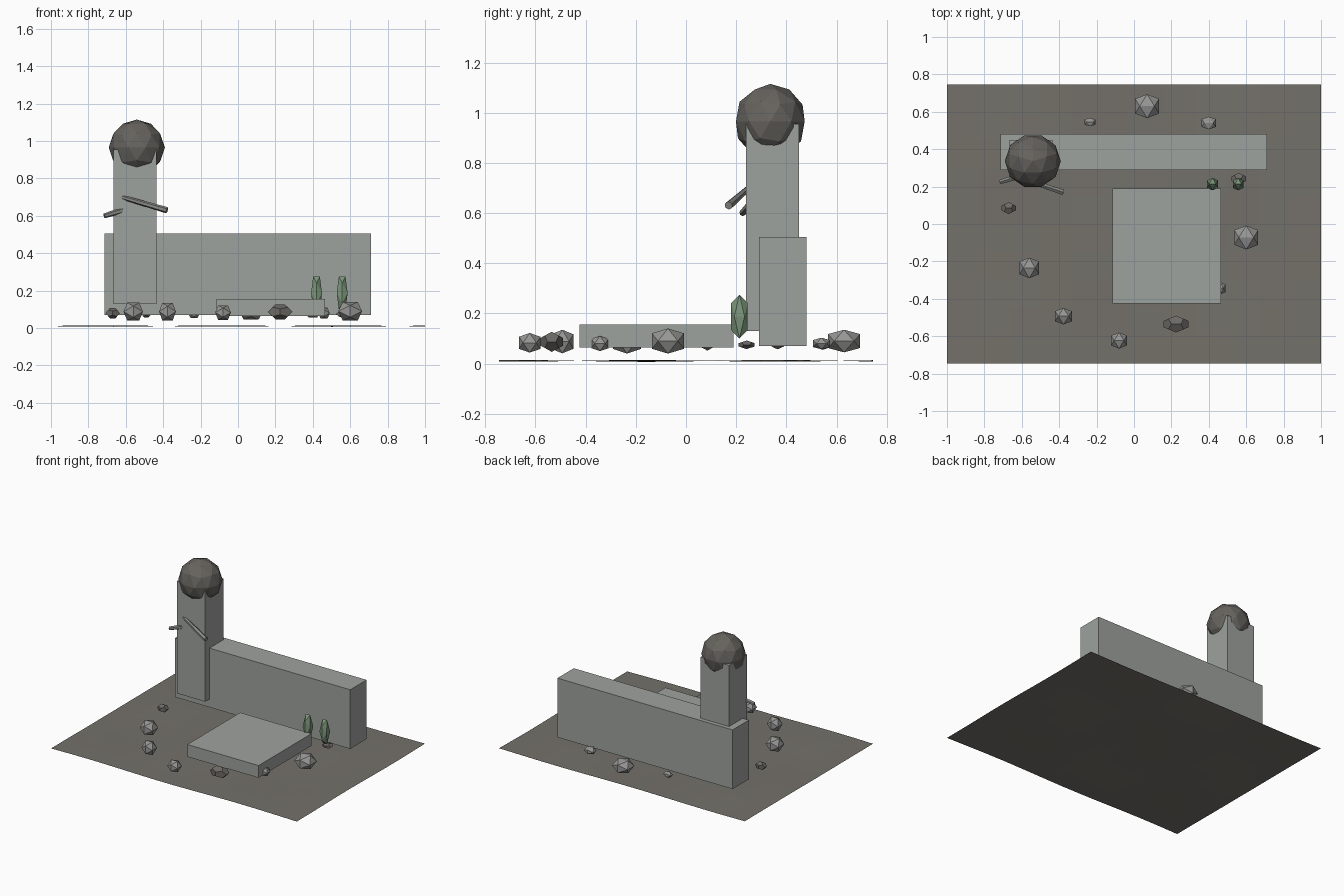
import bpy, bmesh, math
from mathutils import Vector, Matrix

if "Cube" in bpy.data.objects:
    bpy.data.objects.remove(bpy.data.objects["Cube"])

PHI = (1 + 5 ** 0.5) / 2


def material(name, rgb):
    def linear(c):
        c /= 255
        return c / 12.92 if c <= 0.04045 else ((c + 0.055) / 1.055) ** 2.4
    m = bpy.data.materials.new(name)
    m.diffuse_color = (*[linear(c) for c in rgb], 1)
    m.use_nodes = True
    m.node_tree.nodes["Principled BSDF"].inputs["Base Color"].default_value = m.diffuse_color
    return m


CONCRETE = material("pale_concrete", (158, 162, 158))
SOIL = material("grey_brown_soil", (116, 113, 106))
FOLIAGE = material("dark_grey_crown", (102, 99, 94))
LIGHT = material("light_stone", (150, 150, 149))
DARK = material("dark_stone", (108, 105, 101))
BRANCH = material("grey_branch", (138, 138, 134))
GREEN = material("dusty_green", (124, 150, 122))


def make(name, bm, mat, matrix=Matrix()):
    bmesh.ops.recalc_face_normals(bm, faces=bm.faces)
    mesh = bpy.data.meshes.new(name)
    bm.to_mesh(mesh)
    bm.free()
    mesh.transform(matrix)
    mesh.materials.append(mat)
    ob = bpy.data.objects.new(name, mesh)
    bpy.context.collection.objects.link(ob)
    return ob


def placed(center, size):
    return Matrix.Translation(center) @ Matrix.Diagonal((*size, 1))


def box(name, lo, hi, mat):
    lo, hi = Vector(lo), Vector(hi)
    bm = bmesh.new()
    bmesh.ops.create_cube(bm, size=1)
    make(name, bm, mat, placed((lo + hi) / 2, hi - lo))


def solid(name, center, half, mat, twelve_sided=False):
    """Icosahedron, or dodecahedron, fitted to the given half sizes."""
    signs = [(a, b) for a in (-1, 1) for b in (-1, 1)]
    bm = bmesh.new()
    k = 1 / PHI ** 2 if twelve_sided else 1 / PHI
    for a, b in signs:
        for p in ((0, a, b * k), (a, b * k, 0), (b * k, 0, a)):
            bm.verts.new(p)
        if twelve_sided:
            for c in (-1, 1):
                bm.verts.new(Vector((a, b, c)) / PHI)
    bmesh.ops.convex_hull(bm, input=bm.verts)
    bmesh.ops.dissolve_limit(bm, angle_limit=0.02, verts=bm.verts, edges=bm.edges)
    make(name, bm, mat, placed(center, half))


def branch(name, start, end, r1, r2):
    start, end = Vector(start), Vector(end)
    d = end - start
    bm = bmesh.new()
    bmesh.ops.create_cone(bm, cap_ends=True, segments=6, radius1=r1, radius2=r2, depth=d.length)
    turn = d.to_track_quat('Z', 'Y').to_matrix().to_4x4()
    make(name, bm, BRANCH, Matrix.Translation((start + end) / 2) @ turn)


# Gently uneven ground sheet
bm = bmesh.new()
bmesh.ops.create_grid(bm, x_segments=12, y_segments=10, size=1)
for v in bm.verts:
    v.co.y *= 0.745
    v.co.z = 0.011 + 0.004 * math.sin(5 * v.co.x + 2) * math.cos(6 * v.co.y + 1)
make("ground", bm, SOIL)

# Wall, slab and tower
box("long_wall", (-0.715, 0.29, 0.07), (0.71, 0.48, 0.505), CONCRETE)
box("low_slab", (-0.115, -0.425, 0.065), (0.465, 0.19, 0.155), CONCRETE)
box("tower", (-0.665, 0.24, 0.13), (-0.435, 0.45, 0.955), CONCRETE)

# Faceted crown over the tower top
bm = bmesh.new()
bmesh.ops.create_icosphere(bm, subdivisions=2, radius=1)
make("crown", bm, FOLIAGE,
     placed((-0.541, 0.336, 0.965), (0.15, 0.144, 0.15)) @ Matrix.Rotation(math.pi / 2, 4, 'Z'))

# Branches on the tower front
branch("long_branch", (-0.62, 0.25, 0.70), (-0.38, 0.17, 0.63), 0.012, 0.017)
branch("short_branch", (-0.60, 0.26, 0.635), (-0.715, 0.225, 0.60), 0.018, 0.013)

# Light stones: x, y, z, then half sizes
light_stones = [
    (0.07, 0.63, 0.09, 0.064, 0.064, 0.045),
    (-0.235, 0.545, 0.075, 0.03, 0.022, 0.02),
    (0.40, 0.54, 0.08, 0.038, 0.034, 0.023),
    (-0.56, -0.235, 0.088, 0.052, 0.055, 0.048),
    (-0.377, -0.493, 0.088, 0.045, 0.044, 0.047),
    (-0.08, -0.623, 0.083, 0.042, 0.043, 0.039),
    (0.46, -0.343, 0.08, 0.03, 0.034, 0.03),
    (0.60, -0.072, 0.09, 0.064, 0.064, 0.05),
]
for i, s in enumerate(light_stones):
    solid(f"light_stone_{i + 1}", s[:3], s[3:], LIGHT)

# Dark stones, flatter
dark_stones = [
    (-0.67, 0.085, 0.08, 0.038, 0.032, 0.028),
    (0.225, -0.535, 0.087, 0.066, 0.045, 0.04),
    (0.56, 0.242, 0.075, 0.038, 0.032, 0.017),
    (-0.49, 0.365, 0.075, 0.028, 0.025, 0.018),
]
for i, s in enumerate(dark_stones):
    solid(f"dark_stone_{i + 1}", s[:3], s[3:], DARK, True)

# Two spindle shaped plants
for i, x in enumerate((0.42, 0.557)):
    solid(f"plant_{i + 1}", (x, 0.213, 0.1875), (0.029, 0.033, 0.0875), GREEN)
